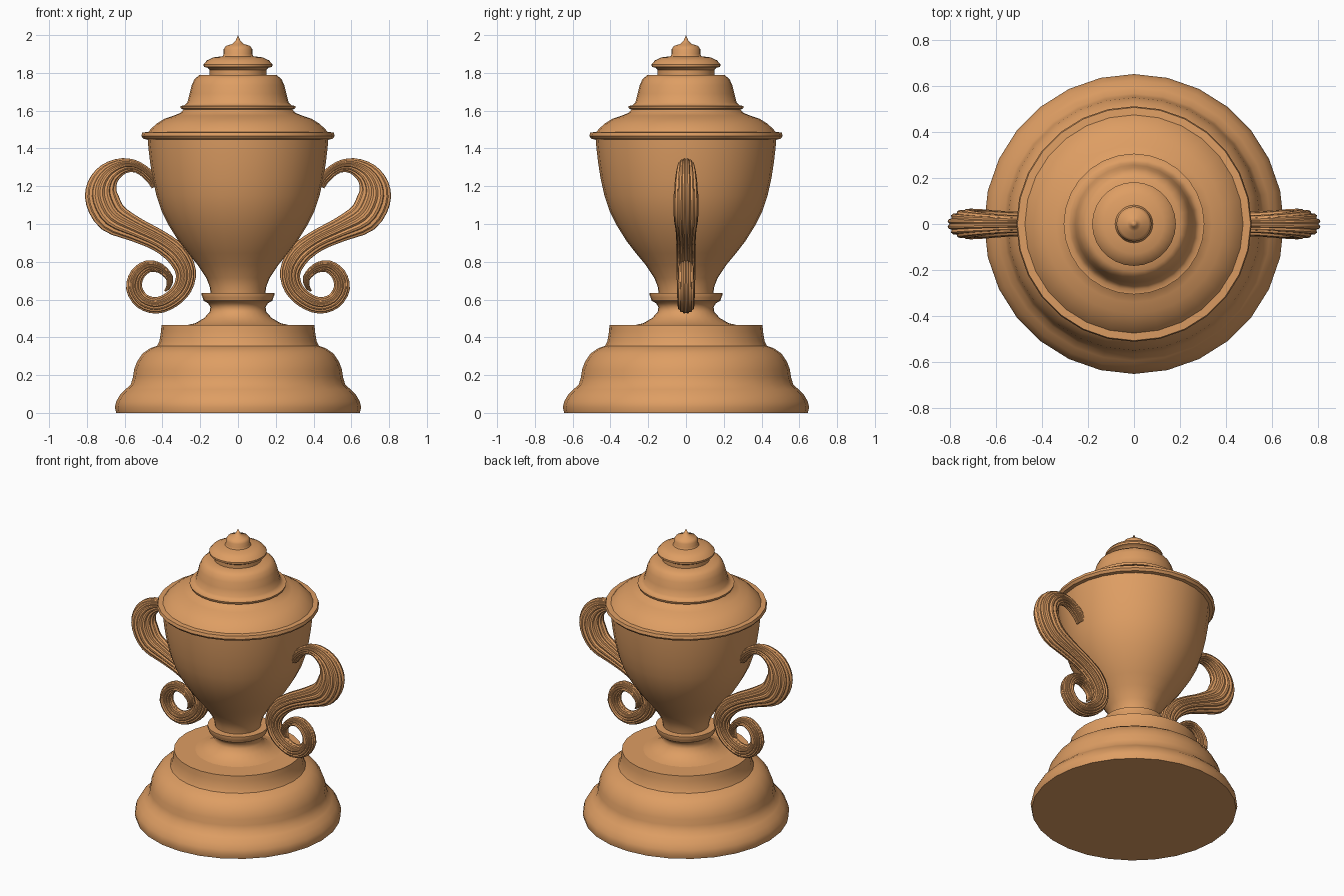
import bpy, bmesh
from math import sin, cos, pi, radians
from mathutils import Vector

SIDES = 28
mat = bpy.data.materials.new("warm_bronze")
mat.diffuse_color = (0.73, 0.34, 0.125, 1)


def finish(name, bm, angle):
    bmesh.ops.remove_doubles(bm, verts=bm.verts, dist=1e-5)
    bmesh.ops.recalc_face_normals(bm, faces=bm.faces)
    me = bpy.data.meshes.new(name)
    bm.to_mesh(me)
    bm.free()
    ob = bpy.data.objects.new(name, me)
    bpy.context.collection.objects.link(ob)
    me.materials.append(mat)
    bpy.ops.object.select_all(action='DESELECT')
    ob.select_set(True)
    bpy.context.view_layer.objects.active = ob
    bpy.ops.object.shade_smooth_by_angle(angle=radians(angle))
    return ob


def skin(bm, rings, closed=True):
    for a, b in zip(rings, rings[1:]):
        n = len(a)
        for i in range(n):
            j = (i + 1) % n
            bm.faces.new((a[i], a[j], b[j], b[i]))


def lathe(name, profile):
    bm = bmesh.new()
    rings = [[bm.verts.new((r * cos(2 * pi * i / SIDES), r * sin(2 * pi * i / SIDES), z))
              for i in range(SIDES)] for r, z in profile]
    skin(bm, rings)
    return finish(name, bm, 42)


def catmull(pts, steps):
    p = [2 * pts[0] - pts[1]] + pts + [2 * pts[-1] - pts[-2]]
    out = []
    for a, b, c, d in zip(p, p[1:], p[2:], p[3:]):
        for s in range(steps):
            t = s / steps
            out.append(0.5 * (2 * b + (c - a) * t + (2 * a - 5 * b + 4 * c - d) * t * t
                              + (3 * b - a - 3 * c + d) * t ** 3))
    return out + [pts[-1]]


# Stepped foot
lathe("base", [(0, 0), (.645, 0), (.652, .03), (.645, .06), (.625, .095), (.595, .125),
               (.568, .15), (.556, .19), (.55, .23), (.535, .27), (.505, .315), (.465, .342),
               (.428, .355), (.416, .38), (.408, .43), (.405, .465), (.27, .465)])

# Stem with collar
lathe("stem", [(.27, .465), (.225, .475), (.178, .503), (.15, .535), (.146, .56), (.158, .58),
               (.182, .594), (.187, .61), (.192, .622), (.192, .636), (.145, .636)])

# Cup body with rolled rim
lathe("bowl", [(.145, .636), (.15, .67), (.168, .715), (.215, .785), (.265, .845), (.315, .91),
               (.365, .99), (.405, 1.07), (.432, 1.15), (.452, 1.24), (.466, 1.33), (.475, 1.41),
               (.478, 1.447), (.5, 1.45), (.512, 1.465), (.507, 1.485), (.47, 1.487)])

# Domed lid
lathe("lid", [(.475, 1.486), (.462, 1.503), (.43, 1.532), (.39, 1.557), (.34, 1.574),
              (.305, 1.588), (.288, 1.605), (.302, 1.611), (.306, 1.625), (.285, 1.627),
              (.268, 1.645), (.256, 1.69), (.245, 1.735), (.23, 1.768), (.205, 1.788),
              (.15, 1.79)])

# Knob and point
lathe("finial", [(.15, 1.79), (.15, 1.815), (.162, 1.827), (.181, 1.832), (.182, 1.845),
                 (.165, 1.866), (.13, 1.882), (.082, 1.888), (.076, 1.9), (.076, 1.925),
                 (.064, 1.943), (.03, 1.953), (.013, 1.97), (0, 2.0)])

# Fluted scroll handles: x, z, half thickness along the path
path = [(.435, 1.2, .025), (.465, 1.25, .03), (.53, 1.3, .031), (.605, 1.308, .042),
        (.68, 1.268, .062), (.72, 1.2, .08), (.718, 1.125, .09), (.665, 1.035, .086),
        (.545, .972, .066), (.42, .912, .058), (.325, .84, .06), (.277, .75, .055),
        (.292, .665, .05), (.35, .602, .046), (.43, .569, .044), (.507, .592, .043),
        (.55, .66, .043), (.532, .733, .039), (.475, .776, .033), (.41, .764, .026),
        (.363, .715, .02), (.368, .668, .013), (.388, .645, .005)]
pts = catmull([Vector(p) for p in path], 3)
bm = bmesh.new()
rings = []
for k, p in enumerate(pts):
    d = pts[min(k + 1, len(pts) - 1)] - pts[max(k - 1, 0)]
    t = Vector((d.x, 0, d.y)).normalized()
    n = Vector((-t.z, 0, t.x))
    h = p.z
    w = min(.025 + .46 * h, 2 * h)
    ring = []
    for i in range(42):
        a = 2 * pi * i / 42
        f = .88 + .12 * abs(sin(7 * a)) / .866
        ring.append(bm.verts.new(Vector((p.x, 0, p.y)) + n * h * f * cos(a)
                                 + Vector((0, w * f * sin(a), 0))))
    rings.append(ring)
skin(bm, rings)
bm.faces.new(rings[0])
bm.faces.new(rings[-1])
handles = finish("handles", bm, 35)
handles.modifiers.new("mirror", 'MIRROR').use_axis[0] = True
